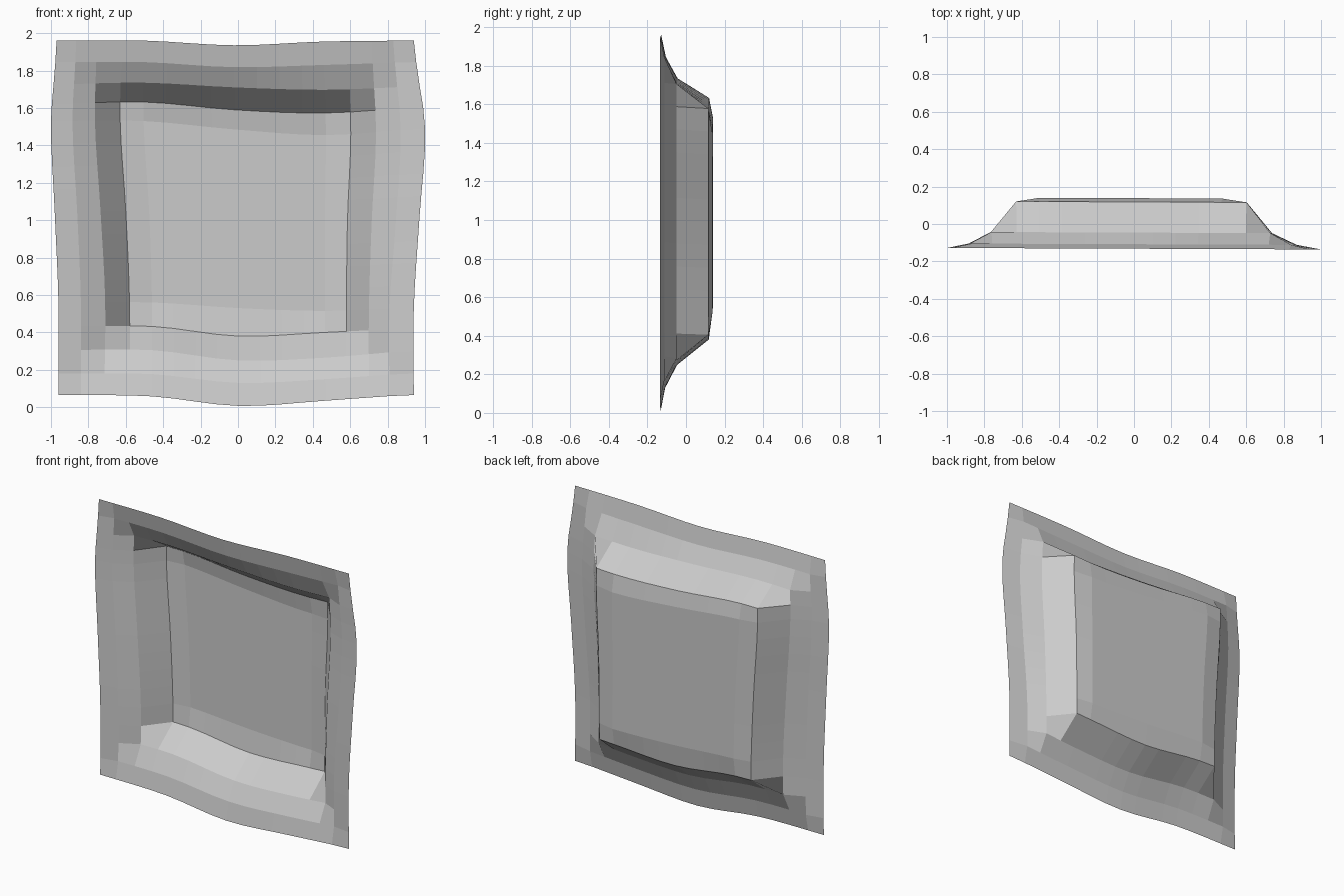
import bpy

N = 16  # cells per side; four border rings around a flat centre

# Wavy grid lines, each given at five evenly spaced stations
COLS = {0: (-.96, -.96, -.98, -1.0, -.97), 1: (-.84, -.84, -.86, -.885, -.865),
        2: (-.715, -.71, -.735, -.765, -.755), 3: (-.58, -.58, -.60, -.63, -.62),
        4: (-.46, -.46, -.475, -.505, -.50), 12: (.47, .465, .465, .47, .46),
        13: (.58, .58, .585, .603, .59), 14: (.70, .70, .715, .738, .715),
        15: (.81, .81, .845, .87, .83), 16: (.94, .94, .97, 1.0, .94)}
ROWS = {0: (.065, .058, .007, .035, .065), 1: (.18, .177, .13, .15, .18),
        2: (.305, .305, .25, .265, .30), 3: (.43, .432, .38, .40, .42),
        4: (.56, .56, .53, .515, .53), 12: (1.53, 1.53, 1.485, 1.455, 1.49),
        13: (1.62, 1.632, 1.59, 1.573, 1.605), 14: (1.725, 1.735, 1.71, 1.697, 1.715),
        15: (1.845, 1.845, 1.818, 1.83, 1.845), 16: (1.96, 1.96, 1.935, 1.955, 1.96)}
DEPTH = (-.132, -.108, -.046, .118, .138)


def smooth(p, k):
    """Catmull-Rom value along five stations, k in 0..N."""
    t = k / 4
    s = min(int(t), 3)
    t -= s
    a, b, c, d = (p[max(0, min(4, s + o))] for o in (-1, 0, 1, 2))
    return b + .5 * t * (c - a + t * (2*a - 5*b + 4*c - d + t * (3*(b - c) + d - a)))


def line(lines, n, k):
    if n in lines:
        return smooth(lines[n], k)
    f = (n - 4) / 8
    return smooth(lines[4], k) * (1 - f) + smooth(lines[12], k) * f


# Recessed panel sheet: depth depends on the ring each vertex lies in
verts, faces = [], []
for j in range(N + 1):
    for i in range(N + 1):
        x, z = line(COLS, i, j), line(ROWS, j, i)
        ring = min(i, j, N - i, N - j, 4)
        verts.append((x, DEPTH[ring] - .004 * x, z))
for j in range(N):
    for i in range(N):
        a = j * (N + 1) + i
        faces.append((a, a + 1, a + N + 2, a + N + 1))

mesh = bpy.data.meshes.new("recessed_panel")
mesh.from_pydata(verts, [], faces)
mesh.update()
panel = bpy.data.objects.new("recessed_panel", mesh)
bpy.context.collection.objects.link(panel)
